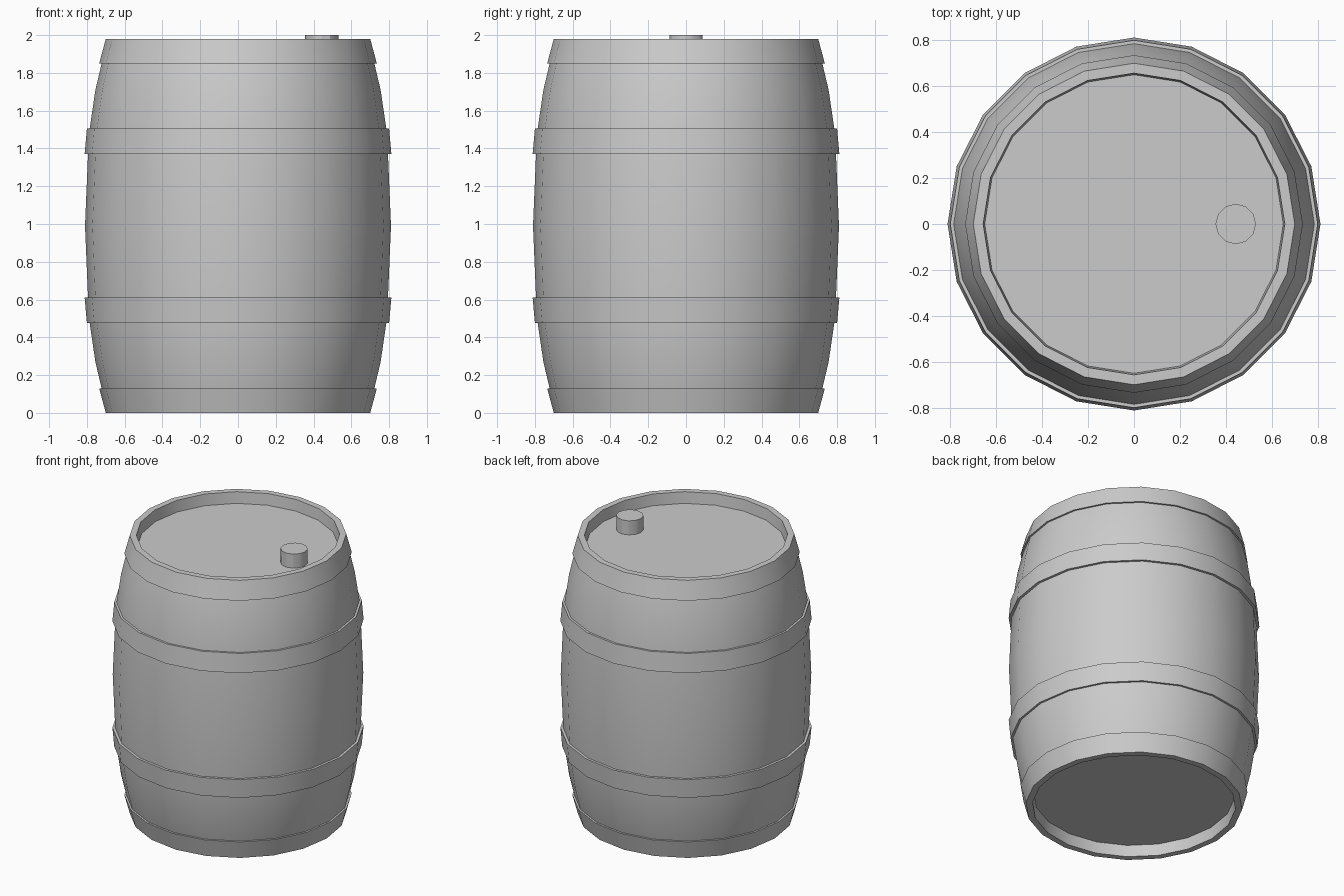
import bpy, bmesh, math

if "Cube" in bpy.data.objects:
    bpy.data.objects.remove(bpy.data.objects["Cube"])

SIDES = 20


def lathe(name, profile, closed=False, sides=SIDES, x=0.0):
    """Revolve (radius, z) points about z; cap the ends, or close the section into a ring."""
    bm = bmesh.new()
    rings = []
    for r, z in profile:
        rings.append([bm.verts.new((r * math.cos(2 * math.pi * i / sides),
                                    r * math.sin(2 * math.pi * i / sides), z))
                      for i in range(sides)])
    pairs = list(zip(rings, rings[1:]))
    if closed:
        pairs.append((rings[-1], rings[0]))
    else:
        bm.faces.new(rings[0])
        bm.faces.new(rings[-1])
    for a, b in pairs:
        for i in range(sides):
            j = (i + 1) % sides
            bm.faces.new((a[i], a[j], b[j], b[i]))
    bmesh.ops.recalc_face_normals(bm, faces=bm.faces[:])
    mesh = bpy.data.meshes.new(name)
    bm.to_mesh(mesh)
    bm.free()
    obj = bpy.data.objects.new(name, mesh)
    obj.location.x = x
    bpy.context.collection.objects.link(obj)
    bpy.ops.object.select_all(action='DESELECT')
    obj.select_set(True)
    bpy.context.view_layer.objects.active = obj
    bpy.ops.object.shade_smooth_by_angle(angle=math.radians(30))
    return obj


H = 1.98   # barrel height without the bung

# Bulging staves with recessed heads at both ends (mirrored half profile)
half = [(0.65, 0.08), (0.657, 0), (0.688, 0), (0.722, 0.13), (0.755, 0.27),
        (0.786, 0.48), (0.794, 0.61)]
lathe("barrel_body", half + [(0.81, H / 2)] + [(r, H - z) for r, z in reversed(half)])

# Metal hoops: inner-bottom, outer-bottom, outer-top, inner-top
hoops = {
    "end_hoop": [(0.688, 0), (0.70, 0), (0.735, 0.13), (0.718, 0.13)],
    "middle_hoop": [(0.78, 0.475), (0.80, 0.475), (0.812, 0.61), (0.785, 0.61)],
}
for name, section in hoops.items():
    lathe("lower_" + name, section, closed=True)
    lathe("upper_" + name, [(r, H - z) for r, z in section], closed=True)

# Bung standing on the top head
lathe("bung", [(0.088, H - 0.09), (0.088, 2.0)], sides=12, x=0.443)
